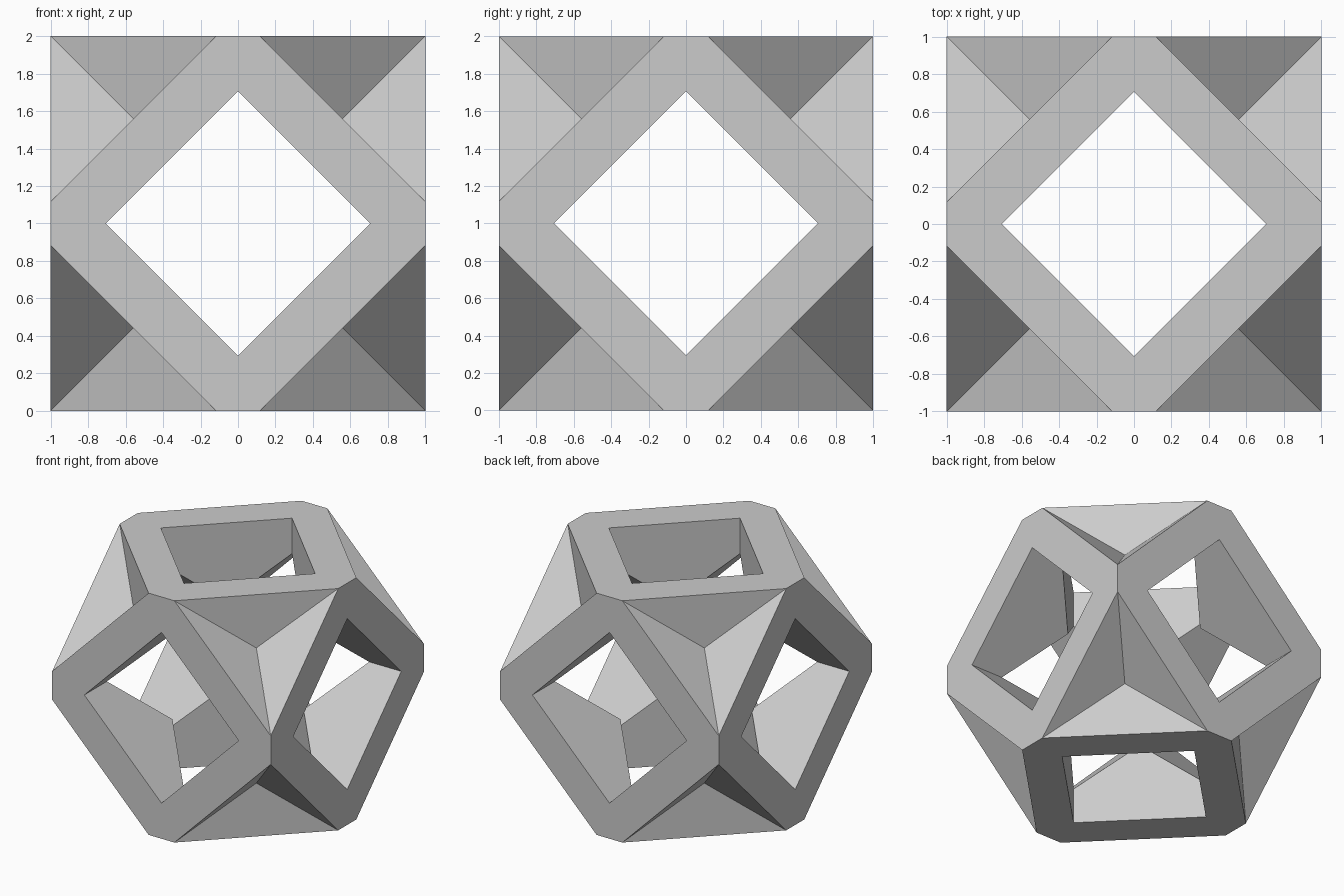
import bpy
import bmesh
from mathutils import Vector

cube = bpy.data.objects.get("Cube")
if cube:
    bpy.data.objects.remove(cube, do_unlink=True)

OUTER = 1.118        # half diagonal of each diamond frame
HOLE = 0.706         # half diagonal of each diamond opening
TIP = OUTER - 1      # where the frame is clipped by its neighbours
MID, INNER = OUTER / 2, HOLE / 2

grey = bpy.data.materials.new("plain_grey")
grey.use_nodes = True
colour = (0.6, 0.6, 0.6, 1)
grey.diffuse_color = colour
grey.node_tree.nodes["Principled BSDF"].inputs["Base Color"].default_value = colour

bm = bmesh.new()


def add_face(points, facing, turn):
    """Add a face, cycling its axes, with its normal towards facing."""
    def cycle(p):
        return Vector([p[(i - turn) % 3] for i in range(3)])
    face = bm.faces.new([bm.verts.new(cycle(p)) for p in points])
    face.normal_update()
    if face.normal.dot(cycle(facing)) < 0:
        face.normal_flip()


# One eighth of the frame, repeated around the three axes
for turn in range(3):
    # flat outer frame
    add_face([(1, HOLE, 0), (1, 1, 0), (1, 1, TIP),
              (1, TIP, 1), (1, 0, 1), (1, 0, HOLE)], (1, 0, 0), turn)
    # sunken corner pocket
    add_face([(1, 1, TIP), (1, TIP, 1), (MID, MID, MID)], (0, 1, 1), turn)
    # inner wall of the opening
    add_face([(1, HOLE, 0), (1, 0, HOLE), (HOLE, 0, HOLE),
              (INNER, INNER, INNER), (HOLE, HOLE, 0)], (0, -1, -1), turn)

bmesh.ops.remove_doubles(bm, verts=bm.verts, dist=0.0001)
mesh = bpy.data.meshes.new("diamond_frame")
bm.to_mesh(mesh)
bm.free()
mesh.materials.append(grey)

frame = bpy.data.objects.new("diamond_frame", mesh)
frame.location.z = 1
bpy.context.collection.objects.link(frame)

# Mirror the eighth to all sides
mirror = frame.modifiers.new("all_sides", 'MIRROR')
mirror.use_axis = (True, True, True)
mirror.use_clip = True
mirror.merge_threshold = 0.0005
